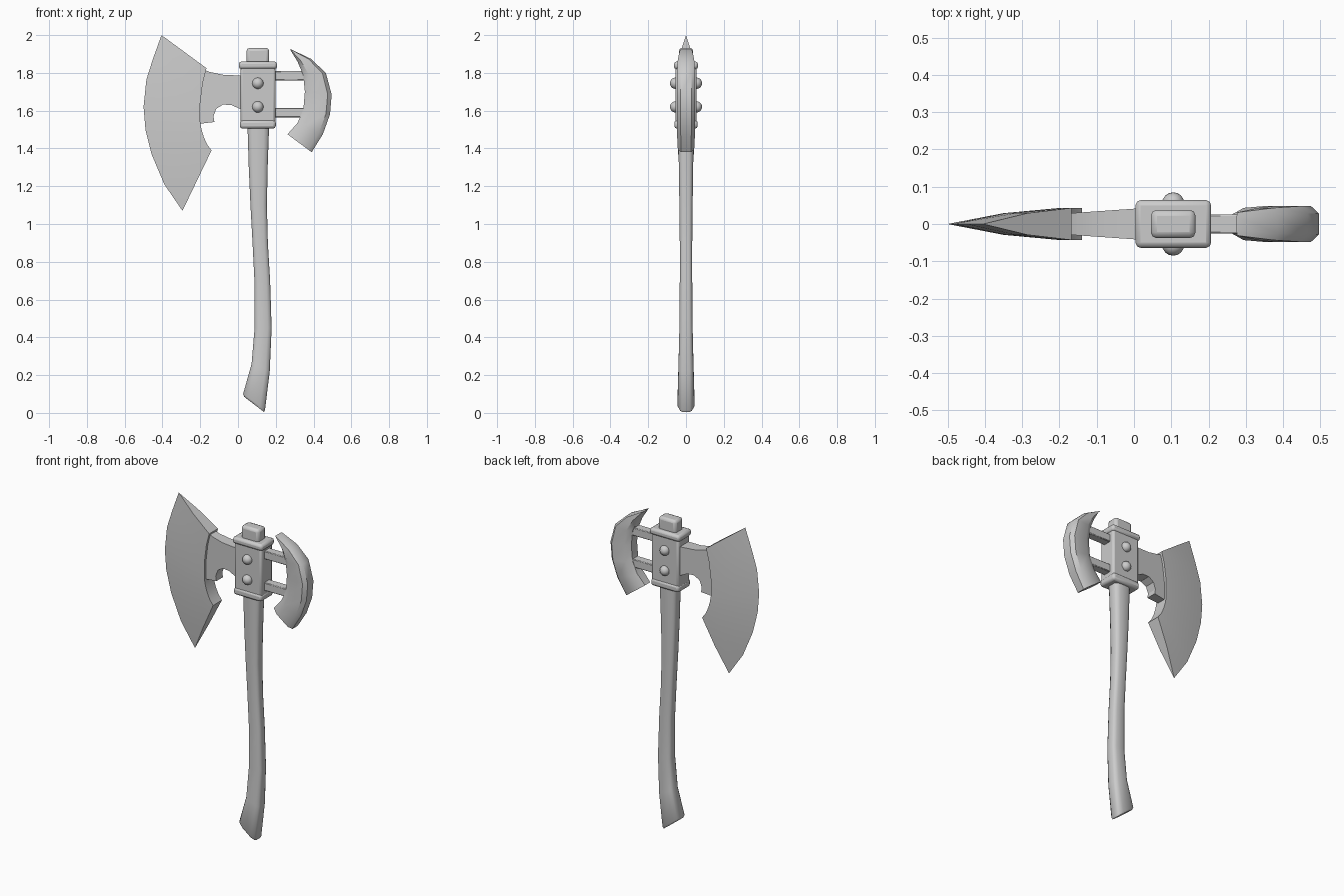
import bpy, bmesh, math
from mathutils import Vector

cube = bpy.data.objects.get("Cube")
if cube:
    bpy.data.objects.remove(cube, do_unlink=True)

grey = bpy.data.materials.new("plain grey")
grey.use_nodes = True
grey.diffuse_color = (0.6, 0.6, 0.6, 1)
grey.node_tree.nodes["Principled BSDF"].inputs["Base Color"].default_value = (0.6, 0.6, 0.6, 1)


def finish(name, bm, angle=30, bevel=0, segments=2):
    """Turn a bmesh into a shaded object with an optional bevel."""
    bmesh.ops.recalc_face_normals(bm, faces=bm.faces)
    mesh = bpy.data.meshes.new(name)
    bm.to_mesh(mesh)
    bm.free()
    mesh.materials.append(grey)
    obj = bpy.data.objects.new(name, mesh)
    bpy.context.collection.objects.link(obj)
    if bevel:
        mod = obj.modifiers.new("Bevel", "BEVEL")
        mod.width, mod.segments = bevel, segments
    bpy.ops.object.select_all(action="DESELECT")
    obj.select_set(True)
    bpy.context.view_layer.objects.active = obj
    bpy.ops.object.shade_smooth_by_angle(angle=math.radians(angle))
    return obj


def loft(name, rings, angle=30):
    """Skin a row of closed rings and cap both ends."""
    bm = bmesh.new()
    rows = [[bm.verts.new(p) for p in ring] for ring in rings]
    n = len(rows[0])
    for a, b in zip(rows, rows[1:]):
        for i in range(n):
            j = (i + 1) % n
            bm.faces.new((a[i], a[j], b[j], b[i]))
    bm.faces.new(rows[0])
    bm.faces.new(rows[-1])
    return finish(name, bm, angle)


def box(name, x0, x1, half_y, z0, z1, bevel, segments=2):
    bm = bmesh.new()
    bmesh.ops.create_cube(bm, size=1)
    for v in bm.verts:
        v.co = ((x0 + x1) / 2 + v.co.x * (x1 - x0), v.co.y * 2 * half_y,
                (z0 + z1) / 2 + v.co.z * (z1 - z0))
    return finish(name, bm, 40, bevel, segments)


def cross_section(inner, outer, section):
    """Symmetric ring: section holds (fraction across, half thickness)."""
    a, b = Vector(inner), Vector(outer)
    pts = [(a.lerp(b, t), h) for t, h in section]
    ring = [(p.x, h, p.y) for p, h in pts]
    return ring + [(p.x, -h, p.y) for p, h in reversed(pts) if h > 0]


# Handle: curved shaft with chamfered section and slanted butt
shaft = [  # left x, left z, right x, right z, half depth
    (.05, 1.53, .165, 1.53, .041), (.057, 1.3, .157, 1.3, .038),
    (.066, 1.1, .153, 1.1, .035), (.077, .9, .158, .9, .033),
    (.087, .7, .17, .7, .033), (.088, .45, .178, .45, .035),
    (.072, .26, .168, .22, .04), (.027, .1, .143, .015, .045),
    (.033, .085, .137, .005, .038)]
section = [(0, .5), (.07, .8), (.24, 1), (.76, 1), (.93, .8), (1, .5)]
loft("handle", [cross_section((a, b), (c, d), [(t, h * k) for t, k in section])
                for a, b, c, d, h in shaft], 50)

# Main blade: thick inner rim tapering to a curved cutting edge
rim = [(-.167, 1.825), (-.186, 1.75), (-.2, 1.64), (-.2, 1.54),
       (-.193, 1.5), (-.181, 1.46), (-.163, 1.42), (-.14, 1.39)]
edge = [(-.405, 2), (-.45, 1.875), (-.485, 1.765), (-.5, 1.62),
        (-.49, 1.5), (-.457, 1.368), (-.39, 1.21), (-.294, 1.07)]
loft("main_blade", [cross_section(r, e, [(0, .043), (.5, .029), (1, 0)])
                    for r, e in zip(rim, edge)], 20)

# Neck between the blade and the collar
outline = [(.03, 1.785), (-.08, 1.79), (-.15, 1.805), (-.175, 1.815), (-.21, 1.64),
           (-.21, 1.53), (-.125, 1.54), (-.13, 1.57), (-.115, 1.61),
           (-.08, 1.632), (-.035, 1.63), (.03, 1.6)]
loft("blade_neck", [[(x, s * (.041 + .07 * x), z) for x, z in outline] for s in (-1, 1)])

# Collar with two bands and the handle end above it
box("collar", .012, .198, .056, 1.53, 1.84, .012)
box("collar_top_band", .004, .207, .064, 1.82, 1.86, .014)
box("collar_bottom_band", .01, .2, .062, 1.505, 1.55, .014)
box("handle_cap", .045, .165, .038, 1.82, 1.932, .016)

# Rivets on both faces
for side, label in ((-1, "front"), (1, "back")):
    for z, level in ((1.745, "upper"), (1.62, "lower")):
        bm = bmesh.new()
        bmesh.ops.create_uvsphere(bm, u_segments=16, v_segments=10, radius=.03)
        bmesh.ops.translate(bm, verts=bm.verts, vec=(.105, side * .055, z))
        finish(label + "_" + level + "_rivet", bm, 60)

# Bars carrying the rear crescent
for label, z in (("upper", 1.785), ("lower", 1.59)):
    box(label + "_bar", .18, .38, .026, z - .025, z + .025, .004, 1)

# Rear crescent: thick curved head with chamfered edges
inner = [(.275, 1.925), (.315, 1.86), (.345, 1.79), (.354, 1.7),
         (.346, 1.605), (.315, 1.535), (.262, 1.475)]
outer = [(.28, 1.925), (.385, 1.875), (.465, 1.8), (.496, 1.685),
         (.487, 1.58), (.449, 1.475), (.39, 1.38)]
depth = [.65, .9, 1, 1, 1, 1, .9]
loft("rear_crescent",
     [cross_section(a, b, [(t, h * d) for t, h in
                           ((0, .028), (.25, .048), (.85, .048), (1, .028))])
      for a, b, d in zip(inner, outer, depth)], 40)
